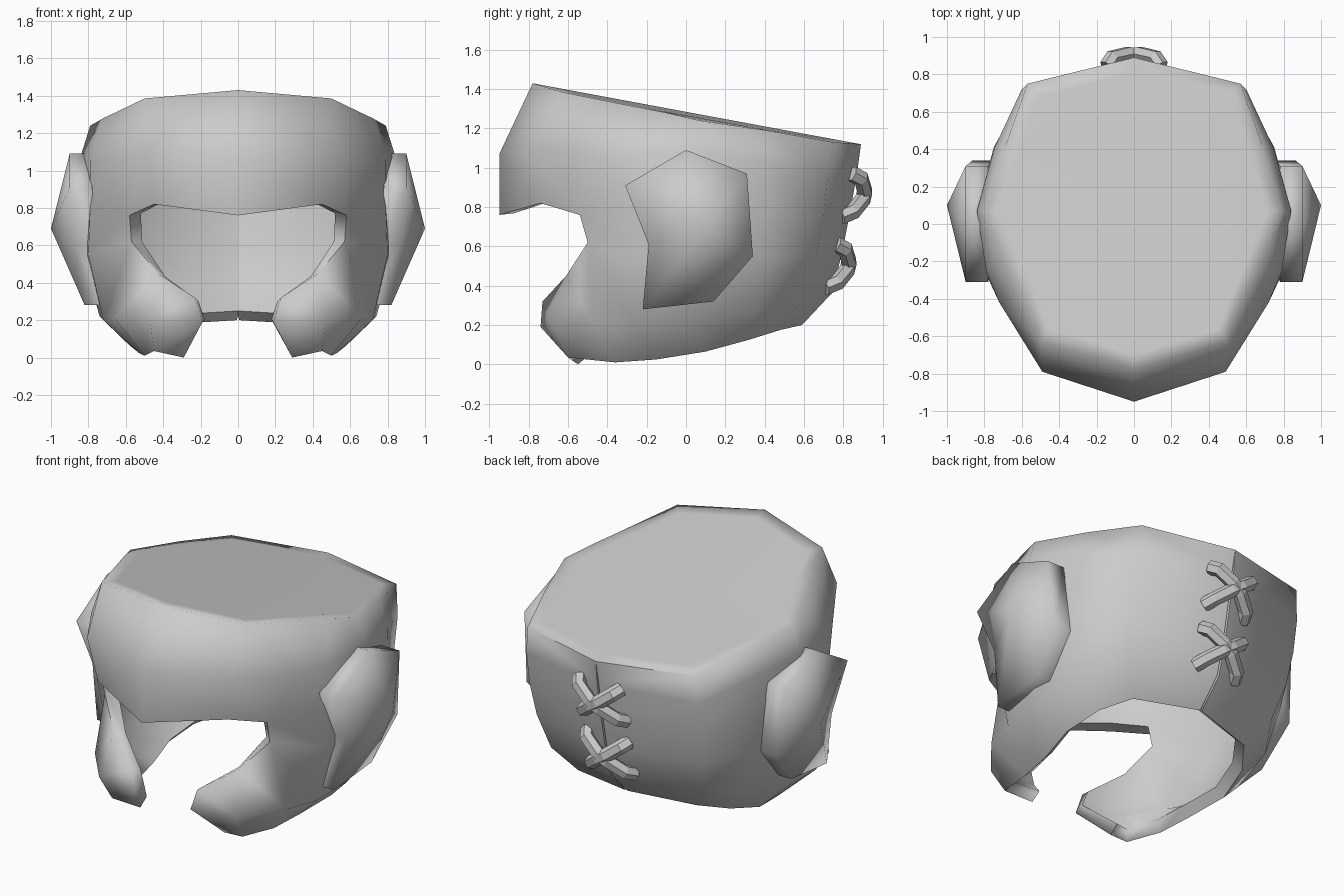
import bpy, bmesh, math
from mathutils import Vector

cube = bpy.data.objects.get("Cube")
if cube:
    bpy.data.objects.remove(cube, do_unlink=True)

grey = bpy.data.materials.new("light grey padding")
grey.use_nodes = True
grey.diffuse_color = (0.6, 0.6, 0.6, 1)
grey.node_tree.nodes["Principled BSDF"].inputs["Base Color"].default_value = (0.6, 0.6, 0.6, 1)


def link_mesh(name, bm):
    """Turn a bmesh into a grey object in the scene."""
    bmesh.ops.recalc_face_normals(bm, faces=bm.faces)
    mesh = bpy.data.meshes.new(name)
    bm.to_mesh(mesh)
    bm.free()
    mesh.materials.append(grey)
    obj = bpy.data.objects.new(name, mesh)
    bpy.context.collection.objects.link(obj)
    return obj


def apply_modifiers_and_smooth(obj, angle):
    """Apply the modifier stack, then smooth all but the sharp edges."""
    bpy.ops.object.select_all(action="DESELECT")
    obj.select_set(True)
    bpy.context.view_layer.objects.active = obj
    for modifier in list(obj.modifiers):
        bpy.ops.object.modifier_apply(modifier=modifier.name)
    bpy.ops.object.shade_smooth_by_angle(angle=math.radians(angle))


# Padded shell: vertical columns from the face to the back seam, top to bottom
gap = .006
columns = [
    [(0, -.78, 1.43), (0, -.95, 1.07), (0, -.95, .76),
     (.23, -.73, .32), (.19, -.74, .19), (.29, -.55, 0)],
    [(.5, -.63, 1.385), (.49, -.79, 1.1), (.45, -.74, .82),
     (.43, -.61, .45), (.47, -.7, .2), (.45, -.6, .035)],
    [(.645, -.28, 1.315), (.72, -.42, 1.05), (.58, -.54, .76),
     (.57, -.5, .62), (.66, -.47, .21), (.5, -.36, .01)],
    [(.72, -.1, 1.28), (.79, -.25, 1.06), (.79, -.27, .8),
     (.8, -.25, .55), (.72, -.25, .2), (.53, -.15, .025)],
    [(.79, .07, 1.24), (.84, .07, 1.08), (.83, .05, .8),
     (.83, .03, .55), (.74, .03, .22), (.58, .1, .065)],
    [(.69, .41, 1.19), (.745, .41, 1.03), (.75, .41, .78),
     (.74, .4, .55), (.67, .36, .27), (.53, .32, .125)],
    [(.57, .75, 1.13), (.6, .72, .95), (.59, .7, .75),
     (.57, .66, .55), (.52, .59, .33), (.41, .48, .175)],
    [(0, .89, 1.12), (gap, .87, .97), (gap, .83, .75),
     (gap, .79, .55), (gap, .74, .36), (gap, .59, .2)],
]
bm = bmesh.new()
grid = [[bm.verts.new(p) for p in column] for column in columns]
for c in range(len(grid) - 1):
    for r in range(len(grid[c]) - 1):
        if c < 2 and r == 2:
            continue  # face opening between brow and cheek
        a, b = grid[c], grid[c + 1]
        bm.faces.new((a[r], a[r + 1], b[r + 1], b[r]))

# Crown panel with a narrow border that softens its edge
outer = [column[0] for column in grid]
centre = Vector((0, .06, 1.27))
inner = [bm.verts.new(vert.co.lerp(centre, .1)) for vert in outer]
for i in range(len(outer) - 1):
    bm.faces.new((outer[i], outer[i + 1], inner[i + 1], inner[i]))
bm.faces.new(inner)
shell = link_mesh("padded_shell", bm)
mirror = shell.modifiers.new("both halves", "MIRROR")
mirror.merge_threshold = .001
solid = shell.modifiers.new("padding", "SOLIDIFY")
solid.thickness = .075
solid.offset = -1
apply_modifiers_and_smooth(shell, 85)

# Domed ear pads
outline = [(0, 1.09), (.31, .97), (.34, .55), (.14, .32),
           (-.22, .28), (-.19, .61), (-.31, .91)]
for side, name in ((1, "left_ear_pad"), (-1, "right_ear_pad")):
    bm = bmesh.new()
    rim, base = [], []
    for y, z in outline:
        x = .82 + .08 * min(1, (z - .28) / .5)
        rim.append(bm.verts.new((side * x, y, z)))
        base.append(bm.verts.new((side * (x - .12), y, z)))
    apex = bm.verts.new((side, .1, .69))
    for i in range(len(rim)):
        j = (i + 1) % len(rim)
        bm.faces.new((base[i], base[j], rim[j], rim[i]))
        bm.faces.new((rim[i], rim[j], apex))
    bm.faces.new(base)
    apply_modifiers_and_smooth(link_mesh(name, bm), 85)


# Crossed laces over the back seam, their ends sunk into the padding
def lace(name, y, z, side):
    curve = bpy.data.curves.new(name, "CURVE")
    curve.dimensions = "3D"
    curve.bevel_depth = .042
    curve.bevel_resolution = 1
    curve.use_fill_caps = True
    spline = curve.splines.new("POLY")
    half = [(.03, 0, .02), (.115, -.035, .085), (.145, -.09, .11)]
    path = [(-dx, dy, -dz) for dx, dy, dz in reversed(half)] + half
    spline.points.add(len(path) - 1)
    for point, (dx, dy, dz) in zip(spline.points, path):
        point.co = (side * dx, y + dy + dz * .25, z + dz, 1)
    spline.use_smooth = False
    curve.materials.append(grey)
    bpy.context.collection.objects.link(bpy.data.objects.new(name, curve))


for label, y, z in (("upper", .905, .86), ("lower", .825, .5)):
    lace(label + "_lace_rising", y, z, 1)
    lace(label + "_lace_falling", y, z, -1)
